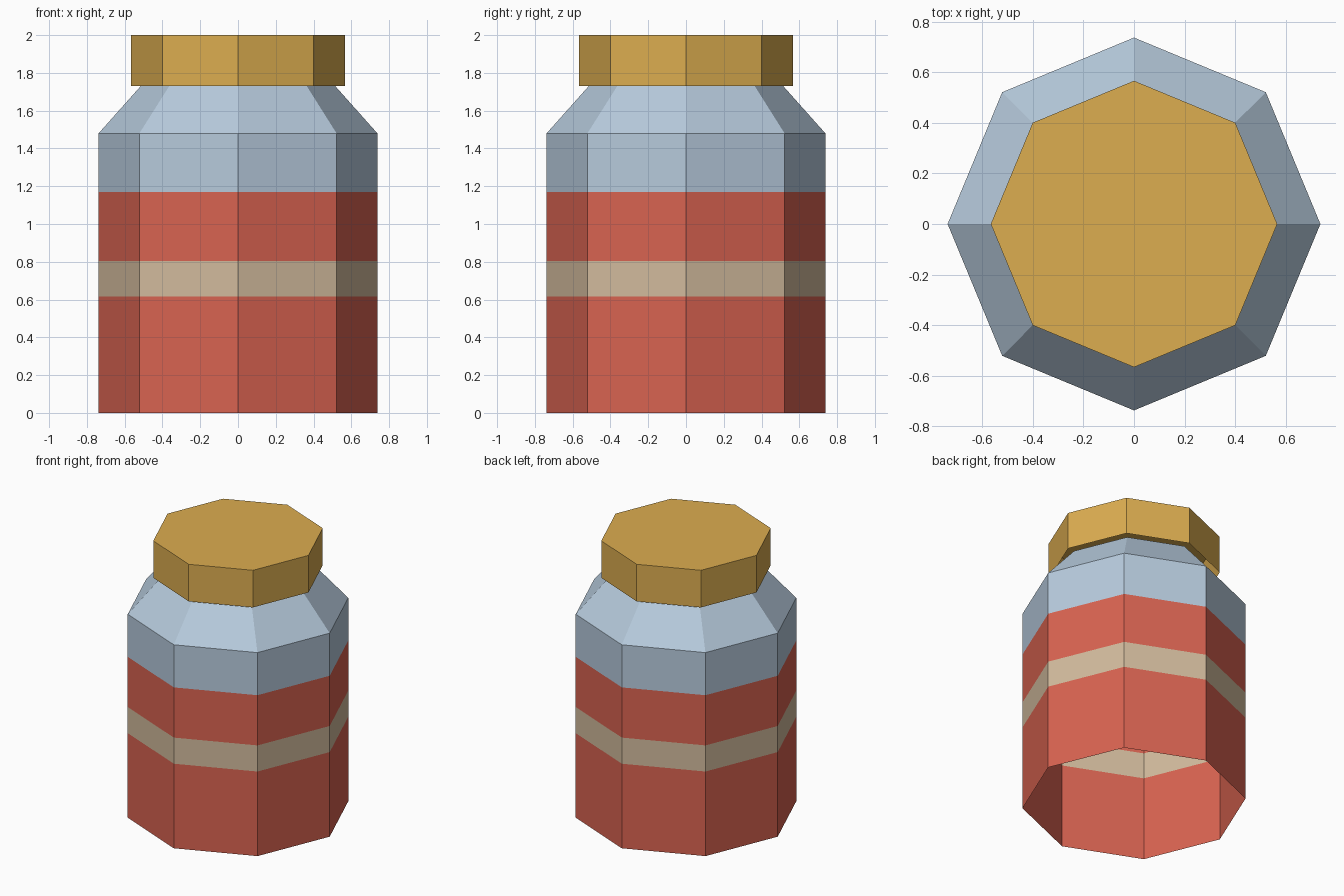
import bpy
import bmesh
from math import cos, sin, tau

SIDES = 8

cube = bpy.data.objects.get("Cube")
if cube:
    bpy.data.objects.remove(cube, do_unlink=True)


def make_material(name, rgb):
    """Flat material from an sRGB colour."""
    linear = [((c / 255 + 0.055) / 1.055) ** 2.4 for c in rgb] + [1.0]
    mat = bpy.data.materials.new(name)
    mat.use_nodes = True
    mat.diffuse_color = linear
    bsdf = next(n for n in mat.node_tree.nodes if n.type == 'BSDF_PRINCIPLED')
    bsdf.inputs["Base Color"].default_value = linear
    return mat


def make_shell(name, profile, bands, cap=False):
    """Join octagonal rings (radius, z); each band between rings has a material."""
    bm = bmesh.new()
    rings = [[bm.verts.new((r * cos(tau * i / SIDES), r * sin(tau * i / SIDES), z))
              for i in range(SIDES)] for r, z in profile]
    materials = list(dict.fromkeys(bands))
    for low, high, mat in zip(rings, rings[1:], bands):
        for i in range(SIDES):
            j = (i + 1) % SIDES
            face = bm.faces.new((low[i], low[j], high[j], high[i]))
            face.material_index = materials.index(mat)
    if cap:
        bm.faces.new(rings[-1]).material_index = materials.index(bands[-1])
    mesh = bpy.data.meshes.new(name)
    bm.to_mesh(mesh)
    bm.free()
    for mat in materials:
        mesh.materials.append(mat)
    obj = bpy.data.objects.new(name, mesh)
    bpy.context.collection.objects.link(obj)
    return obj


red = make_material("red_filling", (217, 99, 81))
tan = make_material("tan_stripe", (210, 187, 157))
glass = make_material("pale_blue_glass", (183, 203, 221))
gold = make_material("gold_lid", (220, 173, 80))

# Jar: open shell with coloured bands and a sloping shoulder
R = 0.738
make_shell("jar_body",
           [(R, 0), (R, 0.615), (R, 0.805), (R, 1.17), (R, 1.48), (0.515, 1.73)],
           [red, tan, red, glass, glass])

# Lid: wider cap, hollow underneath
make_shell("lid", [(0.567, 1.73), (0.567, 2.0)], [gold], cap=True)
